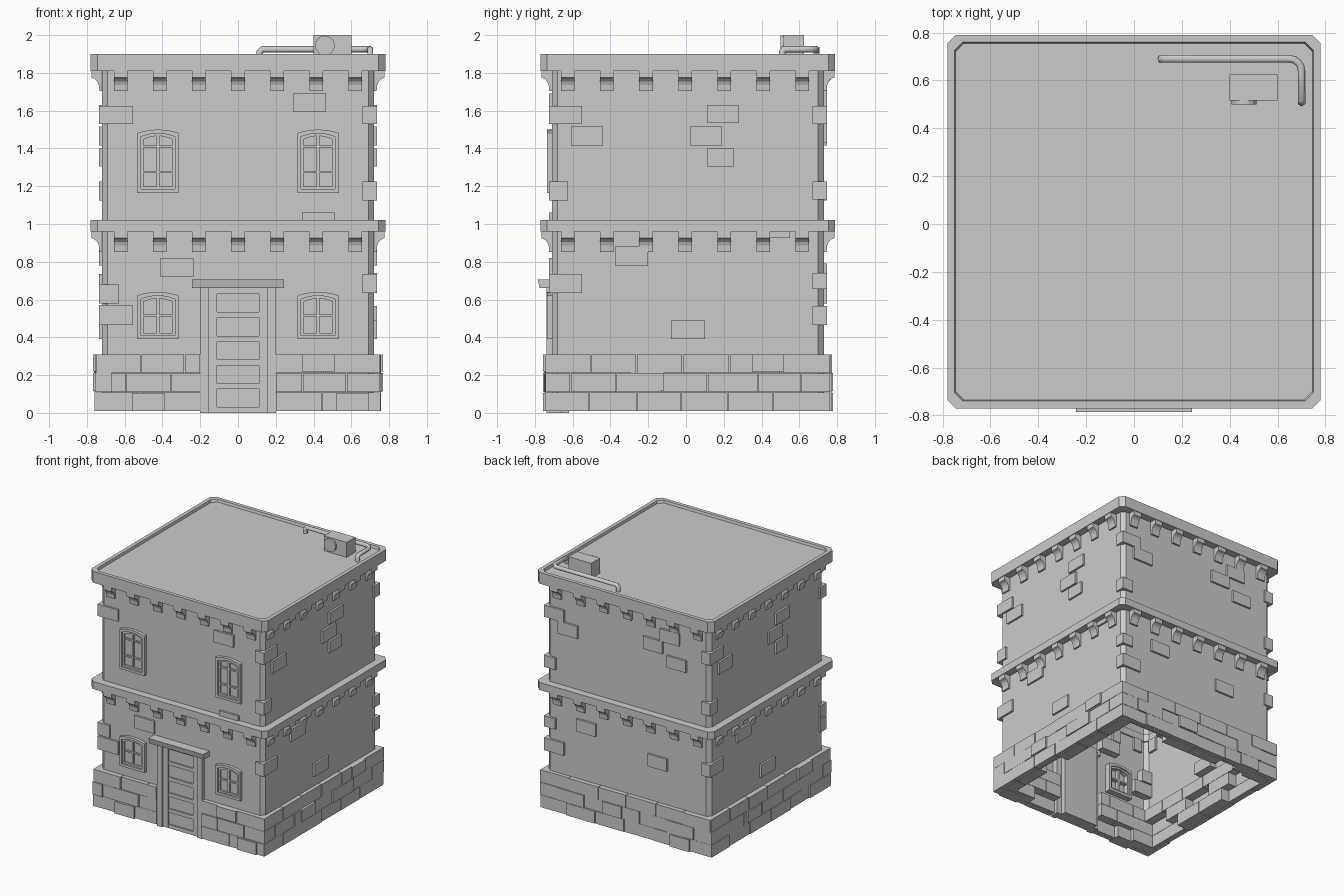
import bpy, bmesh, math, random
from mathutils import Matrix, Vector

if "Cube" in bpy.data.objects:
    bpy.data.objects.remove(bpy.data.objects["Cube"])

random.seed(4)
CY = 0.01      # building centre in y
W = 0.72       # half width of the walls


def finish(bm, name):
    bmesh.ops.recalc_face_normals(bm, faces=bm.faces)
    me = bpy.data.meshes.new(name)
    bm.to_mesh(me)
    bm.free()
    ob = bpy.data.objects.new(name, me)
    bpy.context.collection.objects.link(ob)
    return ob


def spin(k):
    """Face frame: 0 front, 1 right, 2 back, 3 left."""
    return Matrix.Translation((0, CY, 0)) @ Matrix.Rotation(k * math.pi / 2, 4, 'Z')


def box(bm, x0, x1, y0, y1, z0, z1, m=Matrix()):
    c = Vector(((x0 + x1) / 2, (y0 + y1) / 2, (z0 + z1) / 2))
    s = Matrix.Diagonal((x1 - x0, y1 - y0, z1 - z0, 1))
    bmesh.ops.create_cube(bm, size=1, matrix=m @ Matrix.Translation(c) @ s)


def skin(name, levels, cap=False, closed=False):
    """Stack chamfered square loops given as (half width, chamfer, z)."""
    bm = bmesh.new()
    loops = []
    for h, c, z in levels:
        a = h - c
        pts = [(a, -h), (h, -a), (h, a), (a, h), (-a, h), (-h, a), (-h, -a), (-a, -h)]
        loops.append([bm.verts.new((x, y + CY, z)) for x, y in pts])
    for p, q in zip(loops, loops[1:] + (loops[:1] if closed else [])):
        for i in range(8):
            j = (i + 1) % 8
            bm.faces.new((p[i], p[j], q[j], q[i]))
    if cap:
        bm.faces.new(loops[-1])
    return finish(bm, name)


def prism(bm, prof, x0, x1, m):
    """Extrude a (y, z) profile along x."""
    a = [bm.verts.new(m @ Vector((x0, y, z))) for y, z in prof]
    b = [bm.verts.new(m @ Vector((x1, y, z))) for y, z in prof]
    n = len(prof)
    bm.faces.new(a)
    bm.faces.new(b)
    for i in range(n):
        j = (i + 1) % n
        bm.faces.new((a[i], a[j], b[j], b[i]))


def arch_ring(bm, cx, w, z0, z1, t, y0, y1):
    """Window ring with a slightly arched head."""
    def outline(hw, lo, hi, y):
        pts = [(-hw, lo), (hw, lo)]
        pts += [(hw * (1 - i / 3), hi - 0.018 * (1 - i / 3) ** 2 * (i != 3)
                 if i <= 3 else hi - 0.018 * (i / 3 - 1) ** 2) for i in range(7)]
        return [bm.verts.new((cx + x, y, z)) for x, z in pts]
    o = [outline(w / 2, z0, z1, y0), outline(w / 2 - t, z0 + t, z1 - t, y0),
         outline(w / 2 - t, z0 + t, z1 - t, y1), outline(w / 2, z0, z1, y1)]
    for k in range(4):
        p, q = o[k], o[(k + 1) % 4]
        for i in range(len(p)):
            j = (i + 1) % len(p)
            bm.faces.new((p[i], p[j], q[j], q[i]))


# Hollow wall shell, string course and roof with raised rim
skin("walls", [(W, .03, .01), (W, .03, 1.83)])
skin("middle_ledge", [(W - .01, .03, .96), (.78, .035, .96), (.78, .035, 1.02), (W - .01, .03, 1.02)],
     closed=True)
skin("roof", [(W - .01, .03, 1.81), (.78, .035, 1.81), (.78, .035, 1.90), (.75, .035, 1.90),
              (.745, .035, 1.88)], cap=True)

# Curved corbels under both ledges
bm = bmesh.new()
for top in (1.81, 0.96):
    prof = [(-.70, top), (-.775, top), (-.775, top - .035), (-.758, top - .042),
            (-.745, top - .055), (-.737, top - .075), (-.734, top - .107), (-.70, top - .107)]
    for k in range(4):
        off = -.015 if k == 1 else .015 if k == 3 else 0
        for i in range(-3, 4):
            u = i * .207 + off
            prism(bm, prof, u - .036, u + .036, spin(k))
finish(bm, "corbels")

# Scattered wall bricks: (u0, u1, z0, z1) seen from outside each wall
front = [(-.735, -.555, 1.53, 1.625), (.29, .465, 1.595, 1.69), (.34, .51, 1.0, 1.06),
         (-.41, -.235, .72, .82), (-.735, -.63, .58, .68), (-.735, -.555, .465, .57)]
side = [(-.735, -.56, 1.53, 1.625), (-.62, -.45, 1.415, 1.515), (.10, .27, 1.535, 1.63),
        (.01, .18, 1.415, 1.515), (.10, .245, 1.305, 1.40), (-.735, -.635, 1.125, 1.225),
        (-.385, -.21, .78, .88), (.43, .54, .925, .97), (-.735, -.56, .635, .735),
        (-.09, .09, .39, .49)]
back = [(-.735, -.56, 1.53, 1.625), (-.62, -.44, 1.43, 1.53), (.29, .46, 1.61, 1.71),
        (.14, .31, 1.51, 1.61), (.35, .52, 1.415, 1.51), (-.735, -.635, 1.13, 1.225),
        (-.45, -.28, .69, .79), (-.735, -.635, .655, .74), (-.735, -.56, .465, .565),
        (.18, .35, .58, .68)]
bm = bmesh.new()
for k, bricks in enumerate((front, side, back, side)):
    for u0, u1, z0, z1 in bricks:
        box(bm, u0, u1, -W - .016, -W + .06, z0, z1, spin(k))
finish(bm, "wall_bricks")

# Stone base: three courses in running bond, left open at the door
bm = bmesh.new()
for k in range(4):
    spans = [(-.755, -.2), (.2, .755)] if k == 0 else [(-.755, .755)]
    for row in range(3):
        z0 = .01 + row * .1
        for a, b in spans:
            u = a
            step = .15 if row % 2 else .25
            while u < b - .01:
                v = u + step + random.uniform(-.02, .02)
                if b - v < .08:
                    v = b
                out = random.uniform(.030, .042)
                box(bm, u + .002, v - .002, -W - out, -W + random.choice((.02, .09)),
                    z0 + .001, z0 + .099, spin(k))
                u, step = v, .25
# Stones standing proud of the base
for k, u0, u1, z0, z1 in [(0, -.757, -.67, .11, .21), (0, -.56, -.39, .01, .105), (0, .34, .51, .22, .309),
                          (0, .52, .69, .01, .105), (1, -.30, -.13, .115, .21), (1, .34, .51, .22, .309),
                          (3, -.30, -.13, .115, .21), (3, .34, .51, .22, .309), (2, -.2, -.03, .115, .21),
                          (2, .4, .57, .01, .105)]:
    box(bm, u0, u1, -W - .048, -W + .06, z0, z1, spin(k))
finish(bm, "stone_base")

# Windows: outer frame, sash and glazing bars
bm = bmesh.new()
for cx in (-.424, .424):
    for z0, z1, bars in ((1.165, 1.50, (1.275, 1.41)), (.39, .64, (.515,))):
        arch_ring(bm, cx, .22, z0, z1, .02, -.735, -.66)
        arch_ring(bm, cx, .184, z0 + .018, z1 - .018, .016, -.726, -.67)
        box(bm, cx - .008, cx + .008, -.724, -.68, z0 + .03, z1 - .03)
        for z in bars:
            box(bm, cx - .08, cx + .08, -.722, -.68, z - .006, z + .006)
finish(bm, "windows")

# Door jambs, lintel and panelled door
bm = bmesh.new()
for s in (-1, 1):
    xs = sorted((s * .155, s * .2))
    box(bm, xs[0], xs[1], -.738, -.66, .0, .67)
prism(bm, [(-.68, .662), (-.775, .662), (-.785, .705), (-.68, .705)], -.243, .243, Matrix())
finish(bm, "door_frame")
bm = bmesh.new()
box(bm, -.155, .155, -.713, -.62, 0, .665)
for s in (-1, 1):
    xs = sorted((s * .11, s * .155))
    box(bm, xs[0], xs[1], -.724, -.70, 0, .665)
for i in range(6):
    z = .012 + i * .126
    box(bm, -.11, .11, -.7235, -.70, z - .012, z + .018)
finish(bm, "door")

# Roof cooling unit with round fan
bm = bmesh.new()
box(bm, .40, .60, .515, .625, 1.88, 2.0)
bmesh.ops.create_cone(bm, cap_ends=True, segments=16, radius1=.052, radius2=.052, depth=.04,
                      matrix=Matrix.Translation((.46, .52, 1.945)) @ Matrix.Rotation(math.pi / 2, 4, 'X'))
finish(bm, "cooling_unit")

# Bent roof pipe
bend = [(.65 + .05 * math.sin(a), .64 + .05 * math.cos(a), 1.925)
        for a in (0, .4, .8, 1.2, math.pi / 2)]
path = [(.115, .69, 1.875), (.115, .69, 1.91), (.13, .69, 1.925)] + bend + \
       [(.70, .52, 1.925), (.70, .51, 1.91), (.70, .51, 1.875)]
cu = bpy.data.curves.new("roof_pipe", 'CURVE')
cu.dimensions = '3D'
cu.bevel_depth = .018
cu.bevel_resolution = 1
cu.use_fill_caps = True
sp = cu.splines.new('POLY')
sp.points.add(len(path) - 1)
for p, co in zip(sp.points, path):
    p.co = (*co, 1)
bpy.context.collection.objects.link(bpy.data.objects.new("roof_pipe", cu))
